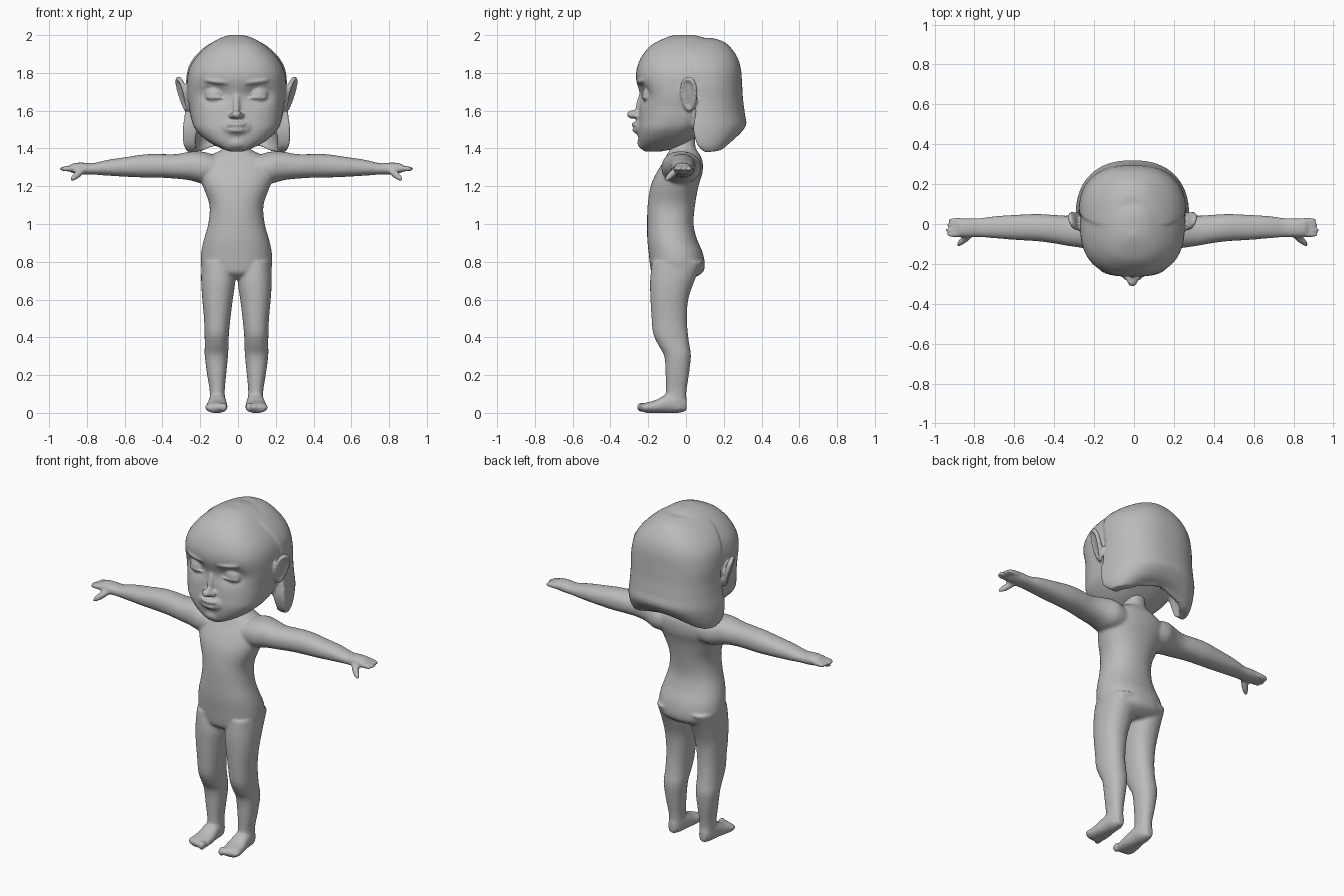
import bpy, bmesh, math
from mathutils import Matrix, Vector, Euler

grey = bpy.data.materials.new("plain_grey")
grey.diffuse_color = (0.5, 0.5, 0.5, 1)


def refine(rows, steps=4):
    """Catmull-Rom interpolation between section rows."""
    out = []
    for i in range(len(rows) - 1):
        p = [rows[max(0, min(len(rows) - 1, i + k))] for k in (-1, 0, 1, 2)]
        for s in range(steps):
            t = s / steps
            out.append([0.5 * (2 * b + (c - a) * t + (2 * a - 5 * b + 4 * c - d) * t * t
                               + (3 * b - a - 3 * c + d) * t ** 3) for a, b, c, d in zip(*p)])
    return out + [list(rows[-1])]


def skin(bm, loops):
    """Bridge loops of points into a closed solid."""
    rings = [[bm.verts.new(p) for p in loop] for loop in loops]
    n = len(rings[0])
    for a, b in zip(rings, rings[1:]):
        for i in range(n):
            j = (i + 1) % n
            bm.faces.new((a[i], a[j], b[j], b[i]))
    bm.faces.new(rings[0][::-1])
    bm.faces.new(rings[-1])
    return rings


def power(v, e):
    return math.copysign(abs(v) ** e, v)


def loft(bm, axis, rows, side=1, p=2.2, n=40):
    """Rows: position on the axis, then low/high extents on the other two axes."""
    loops = []
    for t, a0, a1, b0, b1 in refine(rows):
        loop = []
        for i in range(n):
            w = 2 * math.pi * i / n
            a = (a0 + a1) / 2 + (a1 - a0) / 2 * power(math.cos(w), 2 / p)
            b = (b0 + b1) / 2 + (b1 - b0) / 2 * power(math.sin(w), 2 / p)
            x, y, z = {"x": (t, a, b), "y": (a, t, b), "z": (a, b, t)}[axis]
            loop.append((x * side, y, z))
        loops.append(loop)
    return skin(bm, loops)


def blob(bm, loc, size, rot=(0, 0, 0), side=1):
    """Ellipsoid, mirrored when side is -1."""
    m = Matrix.Translation(loc) @ Euler([math.radians(r) for r in rot]).to_matrix().to_4x4() \
        @ Matrix.Diagonal((*size, 1))
    bmesh.ops.create_uvsphere(bm, u_segments=20, v_segments=12, radius=1,
                              matrix=Matrix.Diagonal((side, 1, 1, 1)) @ m)


def finish(bm, name, voxel, smooth):
    """Fuse the overlapping solids into one smooth skin."""
    bmesh.ops.recalc_face_normals(bm, faces=bm.faces)
    me = bpy.data.meshes.new(name)
    bm.to_mesh(me)
    bm.free()
    me.materials.append(grey)
    ob = bpy.data.objects.new(name, me)
    ob.location.x = -0.008
    bpy.context.collection.objects.link(ob)
    r = ob.modifiers.new("fuse", "REMESH")
    r.mode = "VOXEL"
    r.voxel_size = voxel
    r.use_smooth_shade = True
    s = ob.modifiers.new("soften", "SMOOTH")
    s.factor, s.iterations = 0.5, smooth


# ---- body: torso and neck
bm = bmesh.new()
torso = [(.71, .10, -.14, .03), (.74, .165, -.18, .085), (.78, .188, -.19, .1),
         (.85, .187, -.198, .088), (.92, .172, -.205, .058), (1.0, .15, -.206, .04),
         (1.1, .143, -.203, .048), (1.2, .178, -.187, .066), (1.27, .2, -.157, .087),
         (1.33, .19, -.12, .088), (1.37, .125, -.1, .072), (1.41, .065, -.08, .05),
         (1.52, .06, -.08, .05)]
loft(bm, "z", [(z, -w, w, f, b) for z, w, f, b in torso])

for s in (1, -1):
    # legs
    loft(bm, "z", [(.02, .06, .142, -.11, 0), (.06, .06, .142, -.11, 0),
                   (.12, .062, .142, -.106, .003), (.2, .055, .155, -.108, .015),
                   (.3, .045, .168, -.115, .026), (.36, .042, .168, -.147, .018),
                   (.42, .04, .169, -.174, .01), (.5, .032, .172, -.182, .005),
                   (.6, .02, .181, -.188, .012), (.7, .007, .187, -.19, .045),
                   (.8, .02, .185, -.18, .09)], s)
    # feet and toes
    loft(bm, "y", [(.004, .08, .125, .01, .08), (-.04, .06, .142, 0, .11),
                   (-.1, .053, .15, 0, .1), (-.16, .047, .16, 0, .068),
                   (-.21, .05, .163, 0, .055), (-.235, .06, .15, .008, .045)], s)
    for i in range(4):
        blob(bm, (.066 + .028 * i, -.233 + .009 * i, .03), (.018, .028, .025 - .003 * i), side=s)
    # arms and palms
    loft(bm, "x", [(.10, -.12, .07, 1.22, 1.36), (.18, -.13, .08, 1.215, 1.383),
                   (.25, -.12, .056, 1.232, 1.382), (.32, -.11, .042, 1.24, 1.37),
                   (.4, -.096, .046, 1.245, 1.37), (.48, -.086, .05, 1.246, 1.369),
                   (.58, -.08, .046, 1.25, 1.355), (.68, -.072, .04, 1.256, 1.34),
                   (.76, -.066, .03, 1.262, 1.322), (.81, -.066, .028, 1.262, 1.325),
                   (.86, -.064, .025, 1.268, 1.323), (.88, -.055, .018, 1.275, 1.312)], s)
    # fingers and thumb
    for i in range(4):
        blob(bm, (.888 - .006 * abs(i - 1), -.054 + .024 * i, 1.294), (.052, .014, .016), (0, 4, 0), s)
    blob(bm, (.84, -.075, 1.263), (.062, .018, .019), (0, 32, -40), s)
finish(bm, "body", .0085, 5)

# ---- head: skull and jaw
bm = bmesh.new()
skull = [(1.383, .03, -.215, -.14), (1.4, .08, -.238, -.06), (1.44, .155, -.25, .02),
         (1.5, .217, -.255, .1), (1.56, .24, -.25, .17), (1.62, .25, -.245, .2),
         (1.68, .26, -.245, .22), (1.75, .262, -.262, .25), (1.8, .256, -.264, .25),
         (1.85, .237, -.252, .245), (1.9, .2, -.226, .22), (1.95, .145, -.18, .17),
         (1.985, .085, -.11, .1), (2.001, .03, -.06, .04)]
for ring in loft(bm, "z", [(z, -w, w, f, b) for z, w, f, b in skull], p=2.5, n=80):
    for v in ring:  # eye sockets
        if v.co.y < -.1:
            d = ((abs(v.co.x) - .115) / .07) ** 2 + ((v.co.z - 1.69) / .05) ** 2
            v.co.y += .035 * math.exp(-d)

# nose and mouth
blob(bm, (0, -.237, 1.64), (.02, .025, .08), (-14, 0, 0))
blob(bm, (0, -.28, 1.58), (.027, .034, .023))
blob(bm, (0, -.238, 1.512), (.085, .036, .05))
blob(bm, (0, -.27, 1.527), (.05, .018, .012))
blob(bm, (0, -.266, 1.497), (.042, .019, .014))
blob(bm, (0, -.232, 1.43), (.05, .025, .03))

for s in (1, -1):
    blob(bm, (.024, -.264, 1.574), (.017, .022, .015), side=s)              # nostrils
    blob(bm, (.115, -.178, 1.685), (.056, .055, .052), side=s)              # closed eyes
    blob(bm, (.115, -.222, 1.668), (.05, .014, .006), (0, 0, 8), side=s)    # lid line
    blob(bm, (.105, -.236, 1.755), (.07, .022, .014), (0, -6, 14), side=s)  # brows
    # ears: thin plate with a raised rim
    tilt = Euler((math.radians(-4), math.radians(15), math.radians(-22))).to_matrix()
    centre = Vector((.278, .018, 1.69))
    blob(bm, centre, (.013, .045, .095), (-4, 15, -22), s)
    for i in range(28):
        w = 2 * math.pi * i / 28
        y, z = .036 * math.cos(w), .084 * math.sin(w)
        y *= 1 + .25 * math.sin(w)
        blob(bm, centre + tilt @ Vector((.008, y, z)), (.013,) * 3, side=s)

# hair: crescent sections, open at the nape, with a longer lock on each side
hair = [(1.38, .258, .1, .225, .2), (1.42, .28, .06, .275, .22), (1.5, .284, .04, .318, .28),
        (1.58, .274, .05, .312, .5), (1.66, .268, .06, .302, .6), (1.74, .268, .06, .297, .6),
        (1.82, .258, .04, .291, .6), (1.88, .226, .02, .273, .6), (1.93, .177, 0, .24, .6),
        (1.965, .122, 0, .2, .6), (1.985, .07, 0, .14, .6)]
loops = []
for z, w, f, b, k in refine(hair):
    outer, inner = [], []
    for i in range(33):
        a = math.pi * (i / 32 - .5)
        x, y = power(math.sin(a), .85), abs(math.cos(a)) ** .85
        lift = .06 * math.cos(a) ** 4 * max(0, 1 - (z - 1.38) / .2)
        outer.append((w * x, f + (b - f) * y, z + lift))
        inner.append((w * (1 - k) * x, f + (b - f) * (1 - k) * y, z + lift))
    loops.append(outer + inner[::-1])
skin(bm, loops)
finish(bm, "head_and_hair", .0075, 4)
